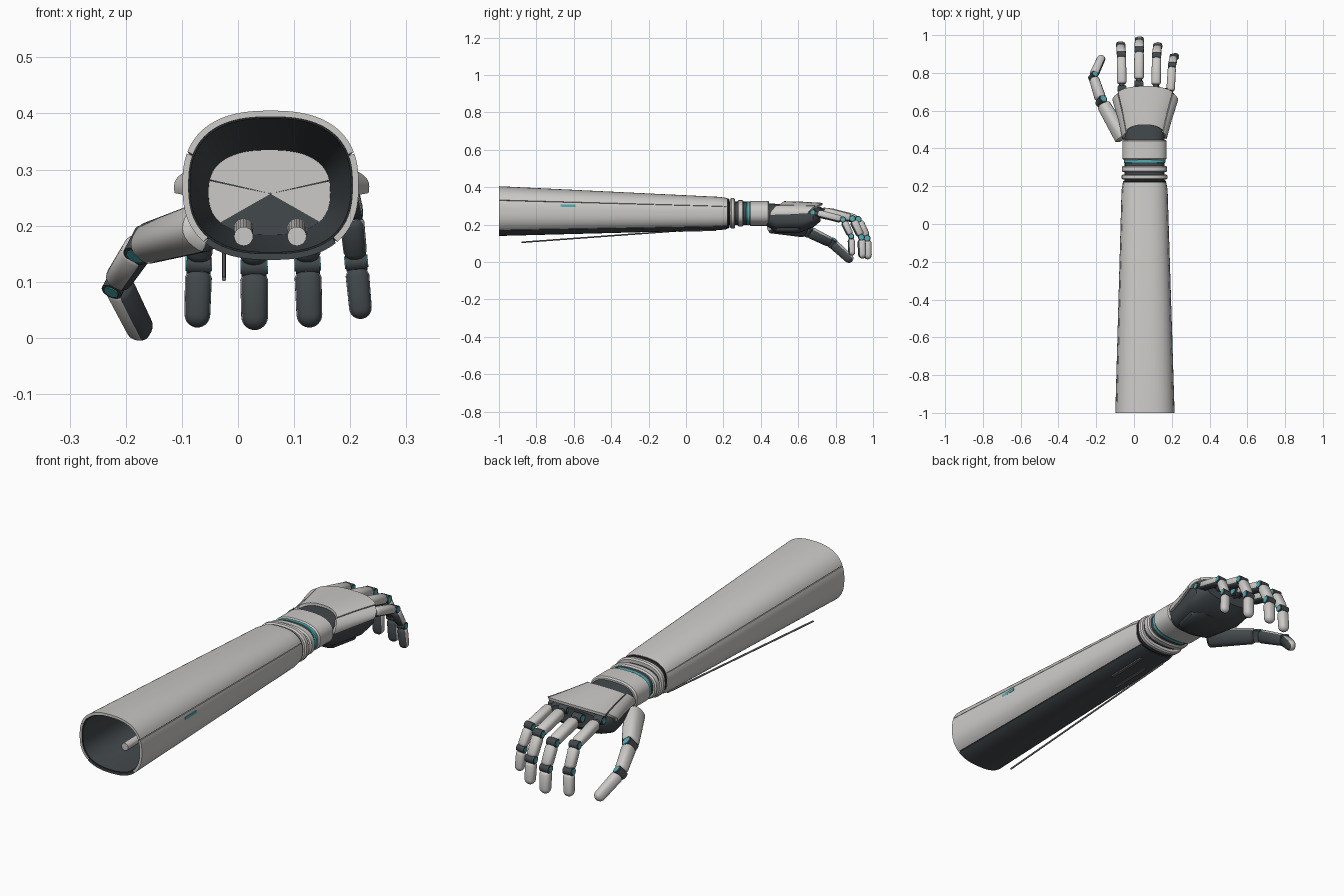
import bpy, bmesh, math
from mathutils import Vector, Matrix

if "Cube" in bpy.data.objects:
    bpy.data.objects.remove(bpy.data.objects["Cube"])


def material(name, color):
    m = bpy.data.materials.new(name)
    m.use_nodes = True
    m.diffuse_color = (*color, 1)
    m.node_tree.nodes["Principled BSDF"].inputs["Base Color"].default_value = (*color, 1)
    return m


SHELL = material("shell light grey", (0.60, 0.59, 0.57))
DARK = material("panel slate", (0.055, 0.065, 0.072))
BLACK = material("liner black", (0.022, 0.024, 0.026))
STEEL = material("steel grey", (0.16, 0.16, 0.16))
TEAL = material("accent teal", (0.08, 0.42, 0.45))
parts = []


def finish(name, bm, mats):
    mesh = bpy.data.meshes.new(name)
    bm.to_mesh(mesh)
    bm.free()
    for m in mats:
        mesh.materials.append(m)
    ob = bpy.data.objects.new(name, mesh)
    bpy.context.collection.objects.link(ob)
    parts.append(ob)
    return ob


def loft(name, stations, mats, a0=0, a1=360, power=2.5, thick=0, bow=0,
         seg=48, cap=True, split=None, matrix=None):
    """Skin superellipse arcs; a station is (y, centre x, half width, centre z, half height)."""
    bm = bmesh.new()
    full = a1 - a0 == 360
    n = seg if full else max(4, round(seg * (a1 - a0) / 360))
    angles = [a0 + (a1 - a0) * i / n for i in range(n if full else n + 1)]
    rings = []
    for y, cx, hw, cz, hh in stations:
        ring = []
        for a in angles:
            c, s = math.cos(math.radians(a)), math.sin(math.radians(a))
            px = math.copysign(abs(c) ** (2 / power), c)
            pz = math.copysign(abs(s) ** (2 / power), s)
            ring.append(bm.verts.new((cx + hw * px, y + bow * max(s, 0), cz + hh * pz)))
        rings.append(ring)
    for low, high in zip(rings, rings[1:]):
        for i in range(n):
            k = (i + 1) % len(angles)
            f = bm.faces.new((low[i], high[i], high[k], low[k]))
            mid = a0 + (a1 - a0) * (i + 0.5) / n
            f.material_index = int(bool(split) and split[0] < mid < split[1])
    if full and cap:
        bm.faces.new(rings[0])
        bm.faces.new(rings[-1][::-1])
    if matrix:
        bm.transform(matrix)
    ob = finish(name, bm, mats)
    if thick:
        mod = ob.modifiers.new("thickness", 'SOLIDIFY')
        mod.thickness = thick
        mod.offset = -1
        mod.material_offset = len(mats) - 1
    return ob


def rod(name, a, b, r, mat, sides=20):
    a, b = Vector(a), Vector(b)
    d = b - a
    bm = bmesh.new()
    bmesh.ops.create_cone(bm, cap_ends=True, segments=sides, radius1=r, radius2=r, depth=d.length)
    bm.transform(Matrix.Translation((a + b) / 2) @ d.to_track_quat('Z', 'Y').to_matrix().to_4x4())
    return finish(name, bm, [mat])


def block(name, centre, size, mat, tilt=0):
    bm = bmesh.new()
    bmesh.ops.create_cube(bm, size=1)
    bm.transform(Matrix.Translation(centre) @ Matrix.Rotation(tilt, 4, 'X') @ Matrix.Diagonal((*size, 1)))
    return finish(name, bm, [mat])


# Forearm: four shell panels with open seams over a black liner
arm = [(-1, 0.058, 0.157, 0.272, 0.133), (0.18, 0.056, 0.122, 0.259, 0.089),
       (0.22, 0.056, 0.115, 0.259, 0.083)]
for name, a0, a1, skin in (("forearm_top", 21.5, 158.5, SHELL), ("forearm_left_side", -45, 20, SHELL),
                           ("forearm_right_side", 160, 225, SHELL), ("forearm_underside", 226.5, 313.5, DARK)):
    loft(name, arm, [skin, DARK], a0, a1, thick=0.011, seg=96)
liner = [(y + 0.004, cx, hw - 0.008, cz, hh - 0.008) for y, cx, hw, cz, hh in arm]
loft("forearm_liner", liner, [BLACK, DARK], thick=0.006, cap=False, seg=96)

# Bulkhead inside the forearm
disc = [(0.17, 0.058, 0.001, 0.257, 0.001), (0.17, 0.058, 0.112, 0.257, 0.078)]
for name, a0, a1, skin in (("bulkhead_top", 14, 166, SHELL), ("bulkhead_left", -38, 13, SHELL),
                           ("bulkhead_right", 167, 218, SHELL), ("bulkhead_bottom", 218, 322, DARK)):
    loft(name, disc, [skin], a0, a1, seg=72)
for side, x in (("right", 0.010), ("left", 0.105)):
    rod(side + "_piston", (x, -0.83, 0.181), (x, 0.17, 0.195), 0.017, SHELL)

# Forearm trim: tendon rod, underside slots, side accent
rod("tendon_rod", (-0.025, -0.88, 0.105), (-0.025, 0.17, 0.182), 0.004, STEEL, 10)
for side, x, y in (("right", 0.02, 0.0), ("left", 0.09, 0.06)):
    block(side + "_underside_slot", (x, y, 0.1675), (0.014, 0.2, 0.008), STEEL, 0.025)
block("side_accent", (0.2, -0.63, 0.3), (0.006, 0.08, 0.012), TEAL)


# Wrist: dark core with stacked rings and a cuff
def ring(name, y0, y1, hw, hh, mat, e=0.006):
    st = [(y0, 0.056, hw - e, 0.26, hh - e), (y0 + e, 0.056, hw, 0.26, hh),
          (y1 - e, 0.056, hw, 0.26, hh), (y1, 0.056, hw - e, 0.26, hh - e)]
    loft(name, st, [mat], seg=64)


ring("wrist_core", 0.18, 0.44, 0.105, 0.062, DARK)
ring("forearm_collar", 0.20, 0.232, 0.113, 0.080, BLACK)
ring("wrist_flange", 0.236, 0.262, 0.121, 0.082, SHELL)
ring("wrist_ring", 0.275, 0.308, 0.120, 0.070, SHELL)
ring("wrist_accent", 0.320, 0.345, 0.110, 0.063, TEAL)
ring("wrist_cuff", 0.340, 0.445, 0.117, 0.067, SHELL)

# Palm: dark body under a three-panel back shell
body = [(0.42, 0.056, 0.100, 0.257, 0.058), (0.48, 0.056, 0.112, 0.237, 0.074),
        (0.62, 0.058, 0.150, 0.235, 0.072), (0.68, 0.058, 0.152, 0.243, 0.058),
        (0.72, 0.055, 0.125, 0.255, 0.037)]
loft("palm_body", body, [DARK], power=2.8)
back = [(0.45, 0.056, 0.117, 0.262, 0.063), (0.55, 0.058, 0.142, 0.264, 0.058),
        (0.655, 0.060, 0.174, 0.268, 0.048)]
for name, a0, a1 in (("hand_back_left", -8, 36), ("hand_back_centre", 37.5, 142.5), ("hand_back_right", 144, 188)):
    loft(name, back, [SHELL], a0, a1, thick=0.012, bow=0.075 if "centre" in name else 0.06, seg=72)
pad = [(0.46, 0.07, 0.05, 0.19, 0.02), (0.49, 0.08, 0.07, 0.18, 0.026),
       (0.60, 0.09, 0.085, 0.18, 0.026), (0.64, 0.09, 0.06, 0.19, 0.02)]
loft("palm_pad", pad, [DARK])


# Digits: rounded segments split into light back and dark pad, hinged at each joint
def segment(name, a, b, axis, r0, r1, gap0, gap1, tip=False, split=(212, 328)):
    d = (b - a).normalized()
    a, b = a + d * gap0, b - d * gap1
    length = (b - a).length
    up = axis.cross(d)
    m = Matrix((axis, d, up)).transposed().to_4x4()
    m.translation = a
    st = [(0, r0 * 0.68), (0.004, r0 * 0.86), (0.011, r0)]
    if tip:
        for i in range(6):
            t = math.radians(i * 16)
            st.append((length - r1 + r1 * math.sin(t), r1 * math.cos(t)))
    else:
        st += [(length - 0.011, r1), (length - 0.004, r1 * 0.86), (length, r1 * 0.68)]
    loft(name, [(y, 0, r, 0, r * 0.92) for y, r in st], [SHELL, DARK],
         power=2.5, seg=28, split=split, matrix=m)


def hinge(name, p, axis, r, half):
    rod(name, p - axis * half, p + axis * half, r, DARK)
    rod(name + "_accent", p - axis * (half + 0.002), p + axis * (half + 0.002), r * 0.7, TEAL)


def finger(name, x0, x1, dy, dz, r, scale=1):
    base = Vector((x0, 0.74 + dy, 0.272 + dz * 1.5))
    rest = [(0.18, -0.045), (0.228, -0.145), (0.232, -0.258)]
    pts = [base] + [base + Vector(((x1 - x0) * (i + 1) / 3, y * scale, z * scale))
                    for i, (y, z) in enumerate(rest)]
    axis = Vector((1, 0, 0))
    rod(name + "_link", base - Vector((0, 0.06, 0)), base + (pts[1] - base) * 0.25, r * 0.6, DARK)
    for i, part in enumerate(("proximal", "middle", "distal")):
        a, b = pts[i], pts[i + 1]
        side = (axis - (b - a).normalized() * axis.dot((b - a).normalized())).normalized()
        hinge(f"{name}_{part}_hinge", a, side, r * 0.72, r * 0.86)
        segment(f"{name}_{part}", a, b, side, r * (1.02 - 0.03 * i), r * (0.98 - 0.03 * i),
                0.028 if i == 0 else 0.013, 0 if i == 2 else 0.011, i == 2)


finger("index_finger", -0.064, -0.073, -0.025, 0.003, 0.025)
finger("middle_finger", 0.026, 0.030, 0.000, 0.000, 0.026)
finger("ring_finger", 0.116, 0.128, -0.030, 0.003, 0.025)
finger("little_finger", 0.192, 0.220, -0.062, -0.004, 0.022, 0.9)

# Thumb
thumb = [Vector(p) for p in ((-0.055, 0.45, 0.20), (-0.173, 0.65, 0.165),
                             (-0.216, 0.782, 0.10), (-0.168, 0.888, 0.004))]
dirs = [(b - a).normalized() for a, b in zip(thumb, thumb[1:])]
bend = -dirs[1].cross(dirs[2]).normalized()
base_axis = (bend - dirs[0] * bend.dot(dirs[0])).normalized()
segment("thumb_base", thumb[0], thumb[1], base_axis, 0.044, 0.036, 0, 0.016)
hinge("thumb_base_hinge", thumb[1], bend, 0.023, 0.026)
segment("thumb_proximal", thumb[1], thumb[2], bend, 0.030, 0.027, 0.014, 0.012)
hinge("thumb_tip_hinge", thumb[2], bend, 0.019, 0.024)
segment("thumb_distal", thumb[2], thumb[3], bend, 0.026, 0.024, 0.012, 0, True)

# Bake thickness and smooth the curved surfaces
bpy.ops.object.select_all(action='DESELECT')
for ob in parts:
    ob.select_set(True)
bpy.context.view_layer.objects.active = parts[0]
bpy.ops.object.convert(target='MESH')
bpy.ops.object.shade_smooth_by_angle(angle=math.radians(38))
